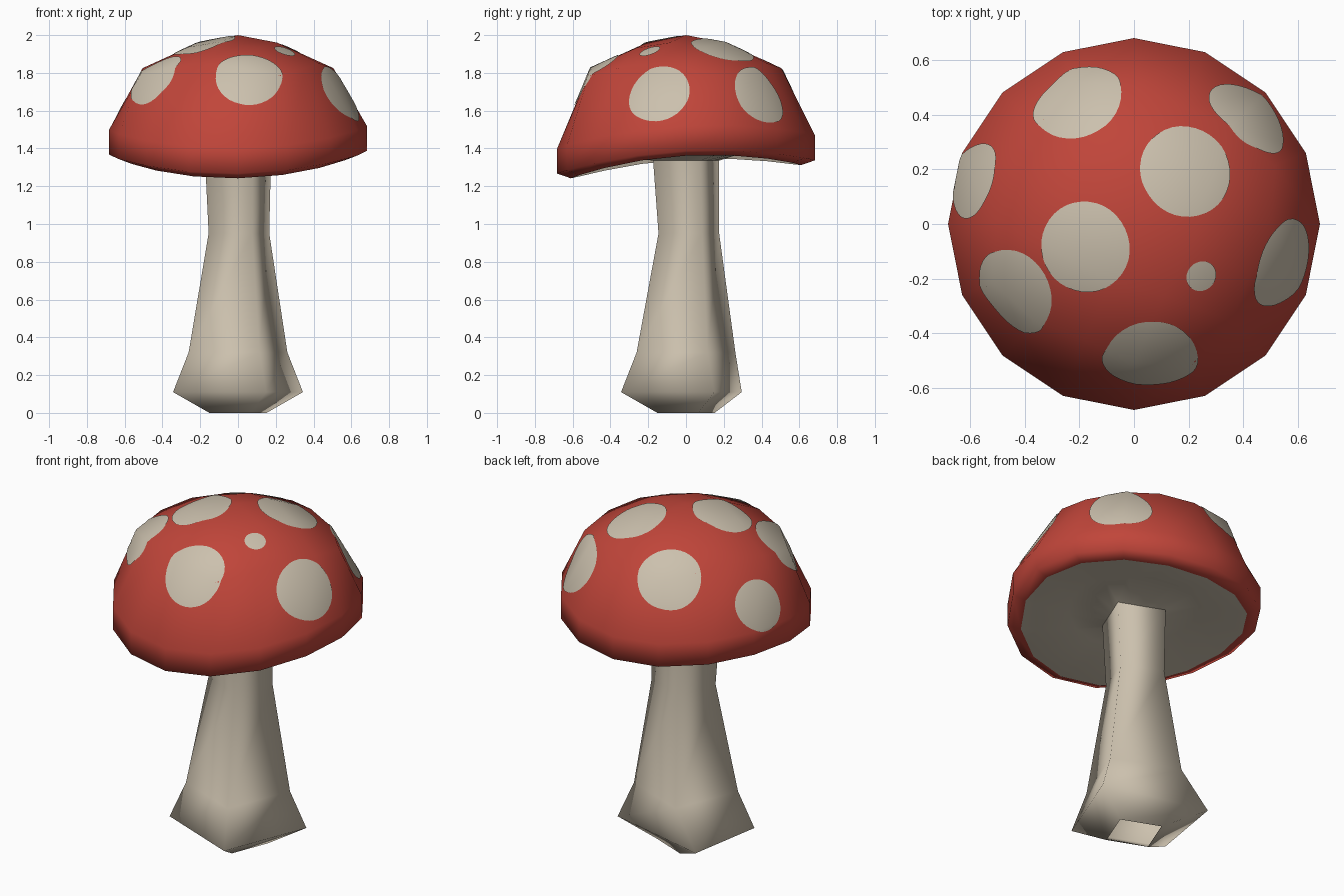
import bpy, math
from mathutils import Vector
from mathutils.bvhtree import BVHTree
from mathutils.interpolate import poly_3d_calc

if "Cube" in bpy.data.objects:
    bpy.data.objects.remove(bpy.data.objects["Cube"])


def material(name, rgb):
    m = bpy.data.materials.new(name)
    m.diffuse_color = (*rgb, 1)
    m.use_nodes = True
    m.node_tree.nodes["Principled BSDF"].inputs["Base Color"].default_value = m.diffuse_color
    return m


RED = material("cap red", (0.53, 0.06, 0.042))
CREAM = material("cream", (0.60, 0.53, 0.42))


def make_object(name, verts, faces, mats):
    me = bpy.data.meshes.new(name)
    me.from_pydata(verts, [], faces)
    for m in mats:
        me.materials.append(m)
    me.shade_smooth()
    ob = bpy.data.objects.new(name, me)
    bpy.context.collection.objects.link(ob)
    return ob


def bridge(rings, n, start=0):
    """Quads between consecutive rings of n vertices."""
    return [(start + r * n + i, start + r * n + (i + 1) % n,
             start + (r + 1) * n + (i + 1) % n, start + (r + 1) * n + i)
            for r in range(rings - 1) for i in range(n)]


def triangles(quads):
    return [t for a, b, c, d in quads for t in ((a, b, c), (a, c, d))]


def polar(r, t, z):
    return (r * math.cos(t), r * math.sin(t), z)


def droop(t):
    return -0.0275 + 0.035 * math.sin(t) + 0.0375 * math.cos(2 * t) + 0.01 * math.cos(t)


# Cap: the crown is a 4x4 quad grid (apex, ring of 8, ring of 16) twisted by 22.5 degrees
TWIST = math.radians(22.5)
CORNER_TO_CORNER = {1: [(0.285, 1.932), (0.225, 1.96)],
                    2: [(0.558, 1.785), (0.505, 1.825), (0.465, 1.85), (0.505, 1.825)]}
verts = [(0, 0, 2.0)]
for k, ring in CORNER_TO_CORNER.items():
    n = 8 * k
    for i in range(n):
        r, z = ring[i % len(ring)]
        verts.append(polar(r, TWIST + 2 * math.pi * i / n, z))
# Rim and underside: 16-sided rings that droop in a wave; (radius, height, droop weight)
N = 16
for r, z, w in [(0.682, 1.50, 1), (0.682, 1.367, 1), (0.61, 1.342, 1), (0.35, 1.395, 0.4)]:
    for i in range(N):
        t = TWIST + 2 * math.pi * i / N
        verts.append(polar(r, t, z + w * droop(t)))
for i in range(N):                      # last ring is square, meeting the stem
    off = (i % 4 - 2) * TWIST
    verts.append(polar(0.19 * math.cos(math.pi / 4) / math.cos(off), TWIST * (i + 1), 1.335))

quads = [(0, (2 * i - 1) % 8 + 1, 2 * i + 1, 2 * i + 2) for i in range(4)]
for i in range(4):                      # crown: inner corner c, middles a and b
    c, a, b = 1 + 2 * i, 1 + (2 * i - 1) % 8, 2 + 2 * i
    o = [9 + (4 * i + d) % N for d in (-2, -1, 0, 1, 2)]
    quads += [(a, o[0], o[1], c), (c, o[1], o[2], o[3]), (c, o[3], o[4], b)]
quads += [tuple(reversed(q)) for q in bridge(6, N, 9)]
faces = triangles(quads)
cap = make_object("cap", verts, faces, [RED, CREAM])
under_from = (16 + 3 * N) * 2           # faces inside the rim are the underside
for p in cap.data.polygons:
    p.material_index = 1 if p.index >= under_from else 0

# Spots: thin round patches projected onto the cap, sharing its smooth normals
tree = BVHTree.FromPolygons([Vector(v) for v in verts], faces)
vert_normals = [v.normal.copy() for v in cap.data.vertices]


def project(origin, direction):
    hit, _, index, _ = tree.ray_cast(origin, direction)
    f = faces[index]
    weights = poly_3d_calc([Vector(verts[k]) for k in f], hit)
    n = sum((vert_normals[k] * w for k, w in zip(f, weights)), Vector())
    return hit, n.normalized()


def spot(name, x, y, radius, rings=10, seg=36):
    centre, n = project(Vector((x, y, 3)), Vector((0, 0, -1)))
    u = n.orthogonal().normalized()
    v = n.cross(u)
    pts, normals = [], []
    for k in range(rings + 1):
        for i in range(seg if k else 1):
            a = 2 * math.pi * i / seg
            r = radius * k / rings
            q = centre + u * r * math.cos(a) + v * r * math.sin(a) + n * 0.5
            hit, hn = project(q, -n)
            pts.append(hit + hn * 0.005)
            normals.append(hn)
    fs = [(0, 1 + i, 1 + (i + 1) % seg) for i in range(seg)]
    fs += [tuple(reversed(f)) for f in bridge(rings, seg, 1)]
    ob = make_object(name, pts, fs, [CREAM])
    ob.data.normals_split_custom_set_from_vertices(normals)


SPOTS = [(0.19, 0.195, 0.17), (-0.18, -0.085, 0.167), (0.245, -0.19, 0.057),
         (-0.22, 0.475, 0.172), (0.425, 0.395, 0.168), (-0.59, 0.16, 0.142),
         (-0.46, -0.265, 0.168), (0.06, -0.515, 0.175), (0.545, -0.145, 0.168)]
for i, s in enumerate(SPOTS):
    spot(f"spot_{i + 1}", *s)

# Stem: four-sided, slightly twisted open column with a bulging foot
STEM = [(0.165, 0), (0.375, 0.11), (0.285, 0.32), (0.175, 0.95), (0.19, 1.34)]
sv = [list(polar(r, math.radians(23.5 + 90 * i), z)) for r, z in STEM for i in range(4)]
sv[5][:2] = (-0.27, 0.295)              # back corner of the foot is pulled sideways
for v in sv[12:16]:                     # the neck leans slightly
    v[0] += 0.005
    v[1] += 0.015
make_object("stem", sv, bridge(len(STEM), 4), [CREAM])
